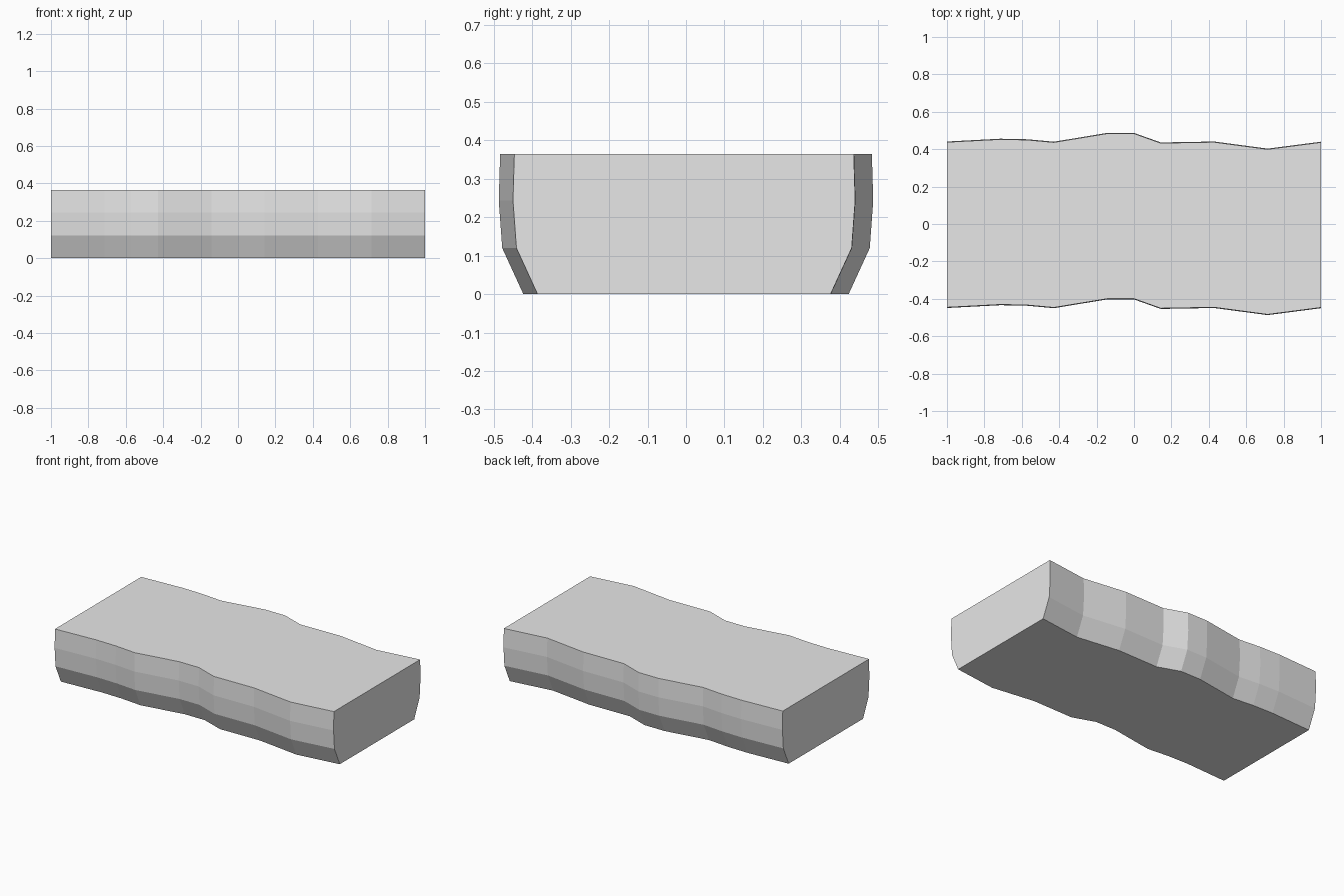
import bpy
import bmesh

cube = bpy.data.objects.get("Cube")
if cube:
    bpy.data.objects.remove(cube, do_unlink=True)

# Single grey material
grey = bpy.data.materials.new("light_grey")
grey.use_nodes = True
grey.diffuse_color = (0.8, 0.8, 0.8, 1)
grey.node_tree.nodes["Principled BSDF"].inputs["Base Color"].default_value = (0.8, 0.8, 0.8, 1)

# Cross-section as (half width, height), bottom to top
SIDE = [(0.381, 0), (0.436, 0.12), (0.445, 0.243), (0.4415, 0.364)]
SECTION = [(w, z) for w, z in SIDE] + [(-w, z) for w, z in reversed(SIDE)]

# Sideways sway along the length: (step in sevenths of a unit, y shift)
SWAY = [(-7, -0.004), (-5, 0.011), (-4, 0.008), (-3, -0.005), (-1, 0.042),
        (0, 0.042), (1, -0.009), (3, -0.004), (5, -0.042), (7, -0.005)]


def loft(name, section, path, material):
    """Sweep the section along x and close it with end caps."""
    bm = bmesh.new()
    rings = [[bm.verts.new((step / 7, y + shift, z)) for y, z in section]
             for step, shift in path]
    count = len(section)
    for a, b in zip(rings, rings[1:]):
        for i in range(count):
            j = (i + 1) % count
            bm.faces.new((a[i], a[j], b[j], b[i]))
    bm.faces.new(rings[0])
    bm.faces.new(rings[-1])
    bmesh.ops.recalc_face_normals(bm, faces=bm.faces)
    mesh = bpy.data.meshes.new(name)
    bm.to_mesh(mesh)
    bm.free()
    mesh.materials.append(material)
    obj = bpy.data.objects.new(name, mesh)
    bpy.context.collection.objects.link(obj)
    return obj


# Wavy slab with undercut long sides
loft("wavy_slab", SECTION, SWAY, grey)
